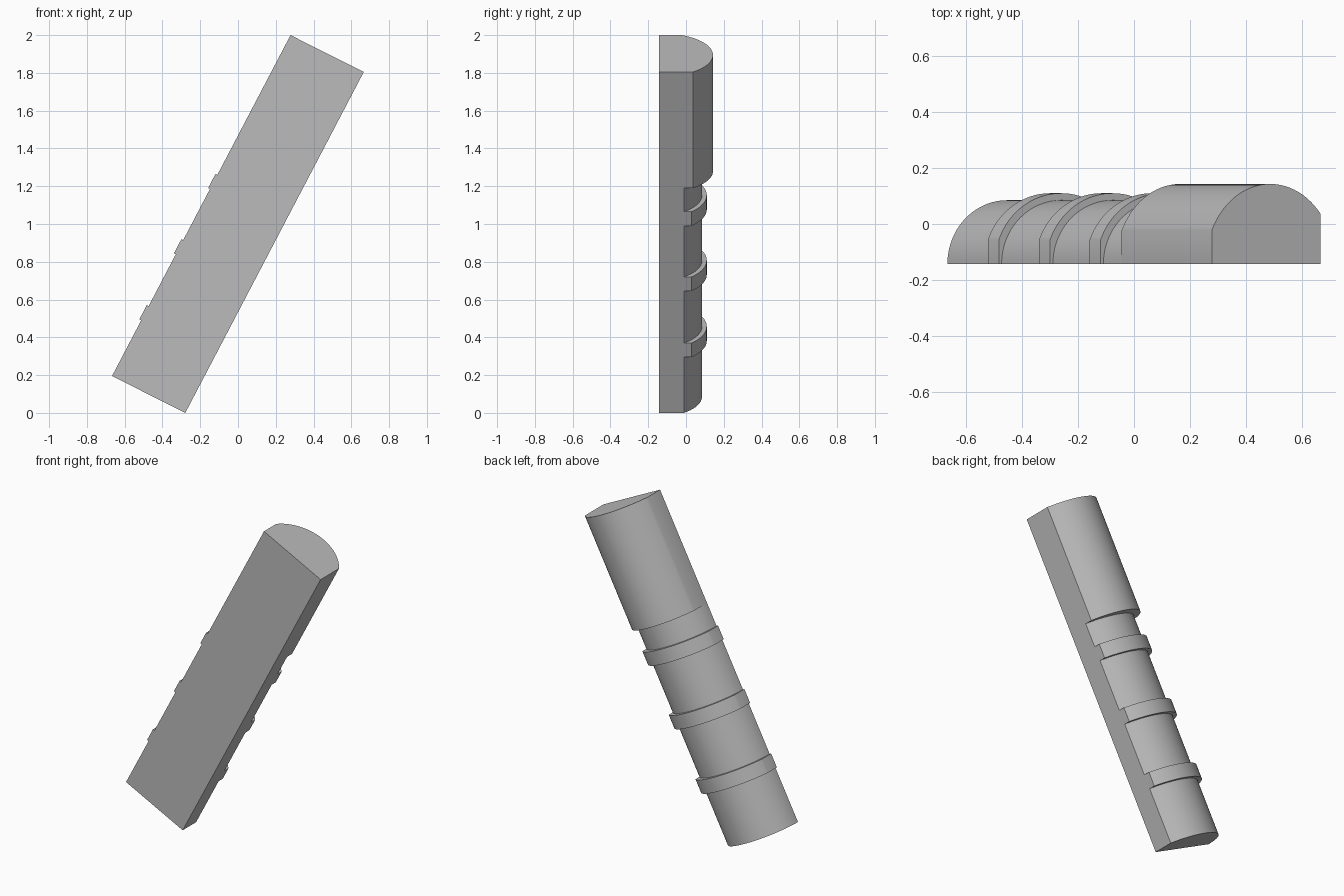
import bpy, bmesh, math
from mathutils import Vector

cube = bpy.data.objects.get("Cube")
if cube:
    bpy.data.objects.remove(cube)

grey = bpy.data.materials.new("plain grey")
grey.use_nodes = True
colour = (0.5, 0.5, 0.5, 1)
grey.diffuse_color = colour
grey.node_tree.nodes["Principled BSDF"].inputs["Base Color"].default_value = colour

# Leaning frame: lower left corner, width across the bar, rise along it
CORNER = Vector((-0.667, 0, 0.195))
ACROSS = Vector((0.388, 0, -0.195))
ALONG = Vector((0.945, 0, 1.805))
FRONT = -0.143
WIDTH = 0.436
LENGTH = 1.805


def arch(left, centre, half_width, height, steps=40):
    """Flat-backed arch profile, clipped by straight side walls."""
    start = math.acos(max(-1, (left - centre) / half_width))
    end = math.acos((WIDTH - centre) / half_width)
    points = [(left, FRONT)]
    for i in range(steps + 1):
        a = start + (end - start) * i / steps
        points.append((centre + half_width * math.cos(a), FRONT + height * math.sin(a)))
    points.append((WIDTH, FRONT))
    return points


def segment(name, profile, low, high):
    """Extrude a profile along the leaning bar between two heights."""
    bm = bmesh.new()
    verts = [bm.verts.new(CORNER + ACROSS * (u / WIDTH) + ALONG * (low / LENGTH) + Vector((0, y, 0)))
             for u, y in profile]
    bmesh.ops.remove_doubles(bm, verts=verts, dist=0.0001)
    face = bm.faces.new(list(bm.verts))
    top = bmesh.ops.extrude_face_region(bm, geom=[face], use_keep_orig=True)["geom"]
    bmesh.ops.translate(bm, verts=[v for v in top if isinstance(v, bmesh.types.BMVert)],
                        vec=ALONG * ((high - low) / LENGTH))
    bmesh.ops.recalc_face_normals(bm, faces=bm.faces)
    mesh = bpy.data.meshes.new(name)
    bm.to_mesh(mesh)
    bm.free()
    mesh.materials.append(grey)
    obj = bpy.data.objects.new(name, mesh)
    bpy.context.collection.objects.link(obj)
    bpy.ops.object.select_all(action='DESELECT')
    obj.select_set(True)
    bpy.context.view_layer.objects.active = obj
    bpy.ops.object.shade_smooth_by_angle(angle=math.radians(25))


grip = arch(0, 0.24, 0.24, 0.228)
ring = arch(-0.011, 0.24, 0.267, 0.253)
head = arch(0, 0.235, 0.259, 0.286)

# Grip lengths alternating with raised rings
level = 0
for i, ring_low in enumerate((0.295, 0.645, 0.99)):
    segment(f"grip_section_{i + 1}", grip, level, ring_low)
    level = ring_low + 0.075
    segment(f"raised_ring_{i + 1}", ring, ring_low, level)
segment("grip_section_4", grip, level, 1.19)

# Thick upper head
segment("upper_head", head, 1.19, LENGTH)
